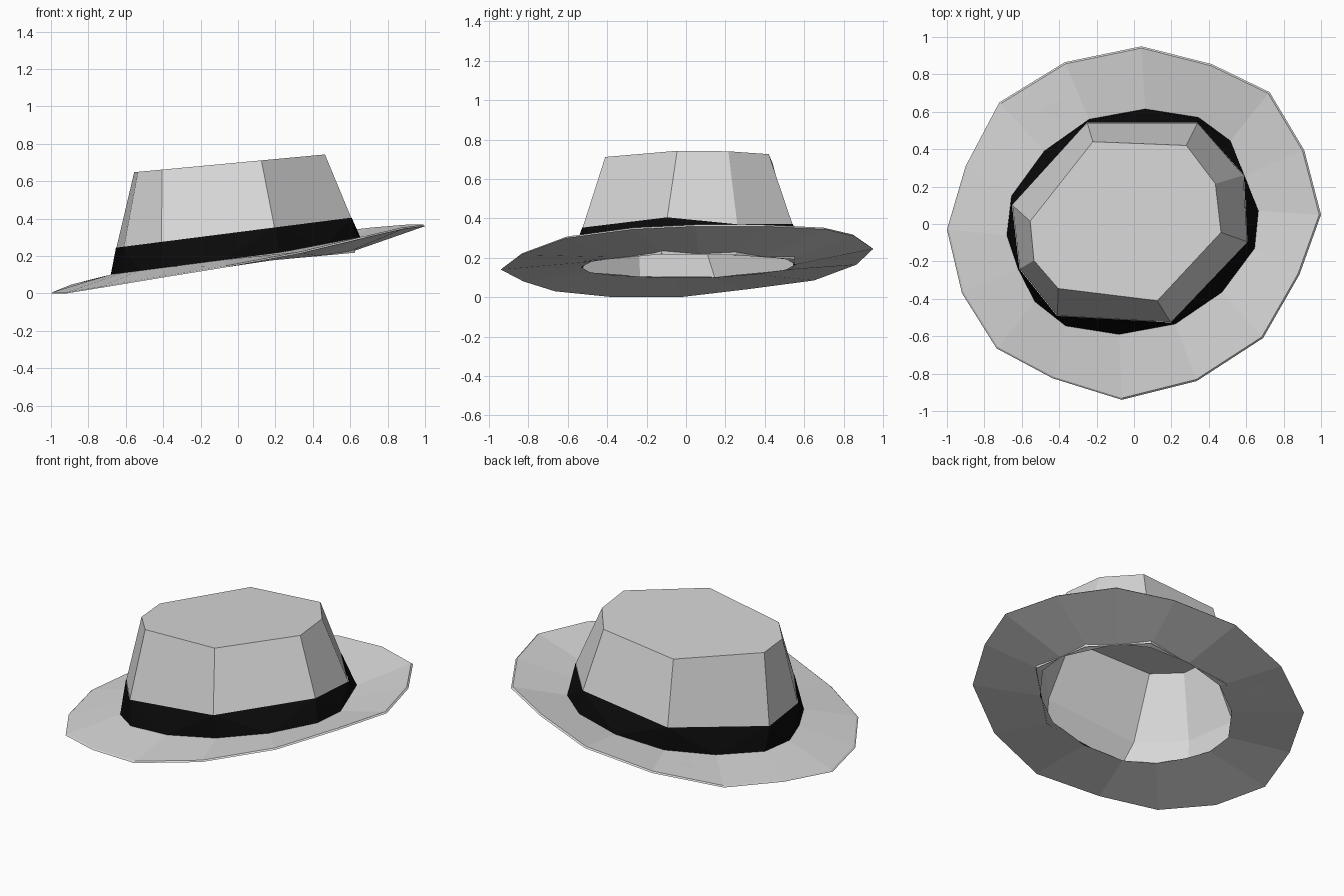
import bpy

if "Cube" in bpy.data.objects:
    bpy.data.objects.remove(bpy.data.objects["Cube"])


def material(name, value):
    m = bpy.data.materials.new(name)
    m.diffuse_color = (value, value, value, 1)
    m.use_nodes = True
    m.node_tree.nodes["Principled BSDF"].inputs["Base Color"].default_value = m.diffuse_color
    return m


def make(name, verts, faces, mat):
    me = bpy.data.meshes.new(name)
    me.from_pydata(verts, [], faces)
    me.materials.append(mat)
    ob = bpy.data.objects.new(name, me)
    bpy.context.collection.objects.link(ob)
    return ob


def loft(rings):
    """Quads between successive closed rings of equal length."""
    n = len(rings[0])
    faces = []
    for r in range(len(rings) - 1):
        a, b = r * n, (r + 1) * n
        for i in range(n):
            j = (i + 1) % n
            faces.append((a + i, b + i, b + j, a + j))
    return [v for ring in rings for v in ring], faces


def tilted(points, z0, slope, s=1.0):
    """Ring of plan points laid on a plane that rises along x."""
    return [(x * s, y * s, z0 + slope * x) for x, y in points]


felt = material("light grey felt", 0.68)
ribbon = material("black ribbon", 0.003)

# Outer brim edge, going round clockwise seen from above
outer = [(-1.0, -.03, 0), (-.90, .31, .04), (-.72, .65, .085), (-.37, .865, .165),
         (.04, .95, .245), (.415, .855, .31), (.725, .705, .345), (.91, .395, .36),
         (1.0, .05, .36), (.885, -.27, .345), (.69, -.61, .30), (.335, -.84, .215),
         (-.065, -.94, .14), (-.435, -.825, .08), (-.735, -.665, .03), (-.92, -.37, 0)]

# Foot of the ribbon, 16 sides
foot = [(-.68, -.06), (-.655, .15), (-.48, .39), (-.24, .56), (.06, .615), (.345, .57),
        (.515, .445), (.59, .26), (.665, .07), (.645, -.13), (.47, -.365), (.22, -.535),
        (-.08, -.59), (-.365, -.545), (-.53, -.415), (-.62, -.24)]

# Crown outline where it meets the ribbon, and at the top, 8 sides
waist = [(-.65, .10), (-.25, .54), (.34, .54), (.585, .26),
         (.605, -.095), (.195, -.525), (-.41, -.49), (-.61, -.24)]
top = [(-.555, .015), (-.22, .44), (.28, .42), (.435, .215),
       (.465, -.045), (.125, -.41), (-.405, -.345), (-.535, -.195)]

# Brim: underside from the head opening, thin rim, upper side to the ribbon
hole = tilted(foot, .16, .09, .9)
rim = [(x * .99, y * .99, z + .008) for x, y, z in outer]
foot_ring = tilted(foot, .19, .13)
make("brim", *loft([hole, outer, rim, foot_ring]), felt)

# Crown: open shell with a tilted flat top
waist_ring = tilted(waist, .328, .128)
waist_ring[3] = (.585, .26, .37)
crown_base = tilted(foot[1::2], .16, .09, .97)
verts, faces = loft([crown_base, waist_ring, tilted(top, .70, .093)])
faces.append(tuple(reversed(range(16, 24))))
crown = make("crown", verts, faces, felt)

# Ribbon: 16-sided foot gathered into the 8-sided waist
verts = foot_ring + [(x * 1.004, y * 1.004, z) for x, y, z in waist_ring]
faces = []
for k in range(8):
    lo, mid, nxt = 2 * k + 1, (2 * k + 2) % 16, (2 * k + 3) % 16
    a, b = 16 + k, 16 + (k + 1) % 8
    faces += [(lo, a, mid), (mid, a, b), (mid, b, nxt)]
make("ribbon_band", verts, faces, ribbon)
